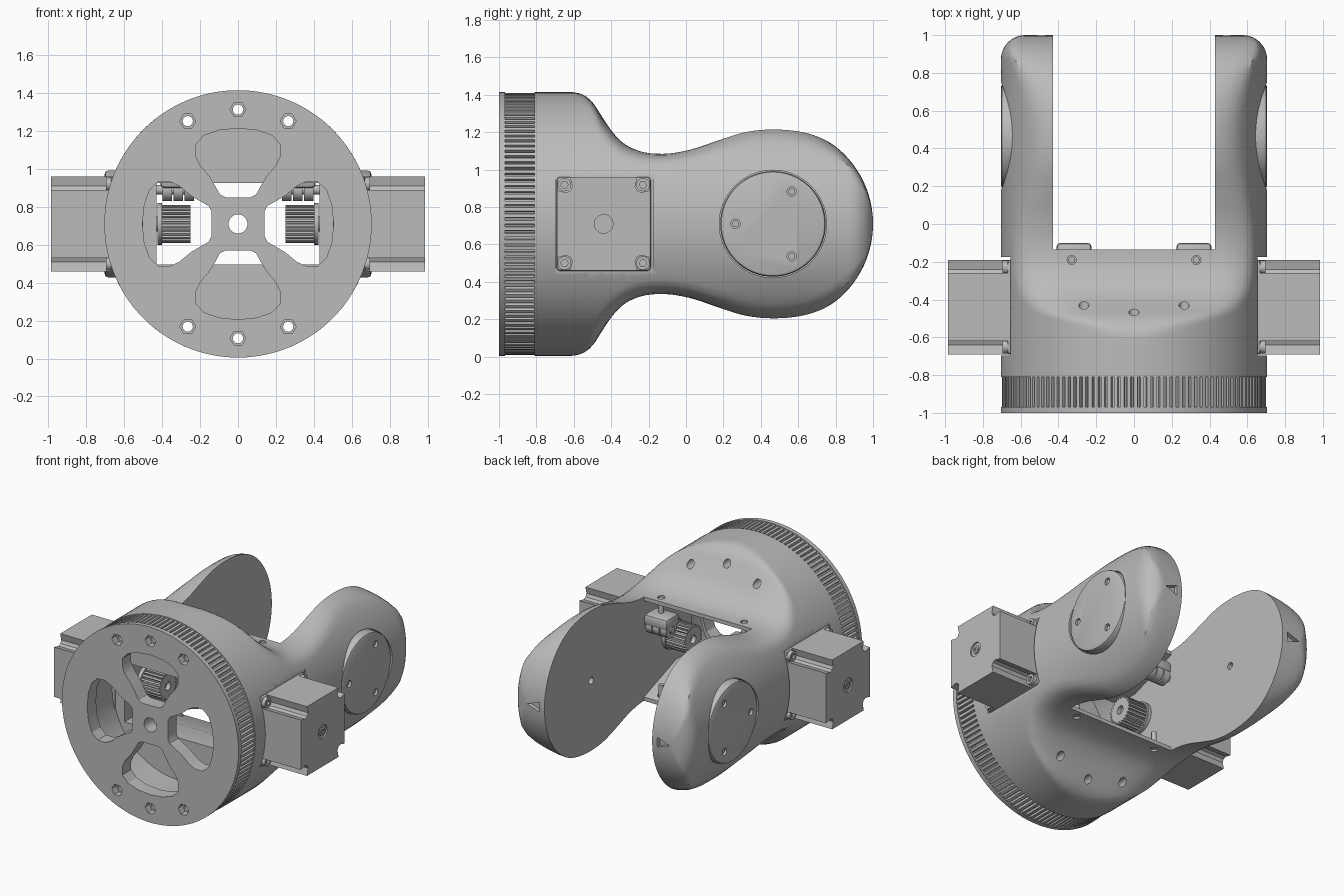
import bpy, bmesh, math
from math import sin, cos, pi, sqrt

if "Cube" in bpy.data.objects:
    bpy.data.objects.remove(bpy.data.objects["Cube"])

AXIS_Z = 0.71      # height of the main axis; z below is relative to it
R = 0.705          # outer radius
ARM_Y, ARM_R = 0.47, 0.53
MOTOR_Y = -0.44
BOX_ORDER = {"x": (1, 2), "y": (0, 2), "z": (0, 1)}

gray = bpy.data.materials.new("light_gray")
gray.use_nodes = True
gray.diffuse_color = (0.5, 0.5, 0.5, 1)
gray.node_tree.nodes["Principled BSDF"].inputs["Base Color"].default_value = (0.5, 0.5, 0.5, 1)


def make(name, bm):
    bmesh.ops.recalc_face_normals(bm, faces=bm.faces)
    mesh = bpy.data.meshes.new(name)
    bm.to_mesh(mesh)
    bm.free()
    mesh.materials.append(gray)
    ob = bpy.data.objects.new(name, mesh)
    bpy.context.scene.collection.objects.link(ob)
    return ob


def loft(name, rings):
    """Skin closed rings of points and cap both ends."""
    bm = bmesh.new()
    loops = [[bm.verts.new((x, y, z + AXIS_Z)) for x, y, z in r] for r in rings]
    n = len(loops[0])
    for a, b in zip(loops, loops[1:]):
        for i in range(n):
            j = (i + 1) % n
            bm.faces.new((a[i], a[j], b[j], b[i]))
    bm.faces.new(loops[0])
    bm.faces.new(loops[-1][::-1])
    return make(name, bm)


def prism(name, pts, axis, lo, hi):
    """Extrude a flat outline along an axis."""
    k = "xyz".index(axis)
    rings = []
    for d in (lo, hi):
        ring = []
        for p in pts:
            co = list(p)
            co.insert(k, d)
            ring.append(co)
        rings.append(ring)
    return loft(name, rings)


def circle(u, v, r, n=32, turn=0.0):
    return [(u + r * cos(2 * pi * i / n + turn), v + r * sin(2 * pi * i / n + turn)) for i in range(n)]


def rect(u0, u1, v0, v1):
    return [(u0, v0), (u1, v0), (u1, v1), (u0, v1)]


def finish(ob, cutters=(), bevel=0.0):
    """Apply bevel and cuts, then smooth with sharp edges."""
    if bevel:
        m = ob.modifiers.new("bevel", "BEVEL")
        m.width, m.segments, m.limit_method, m.angle_limit = bevel, 2, "ANGLE", 0.9
    for c in cutters:
        c.hide_render = True
        m = ob.modifiers.new("cut", "BOOLEAN")
        m.operation, m.solver, m.object = "DIFFERENCE", "EXACT", c
    if ob.modifiers:
        dg = bpy.context.evaluated_depsgraph_get()
        mesh = bpy.data.meshes.new_from_object(ob.evaluated_get(dg))
        ob.modifiers.clear()
        ob.data = mesh
    ob.data.shade_smooth()
    ob.data.set_sharp_from_angle(angle=math.radians(28))
    return ob


# Forked body: round base blending through a waist into a rounded lobe
waist = [(-0.81, R), (-0.7, R), (-0.61, R), (-0.55, 0.69), (-0.5, 0.65), (-0.45, 0.575),
         (-0.4, 0.5), (-0.35, 0.445), (-0.3, 0.41), (-0.22, 0.382), (-0.13, 0.375),
         (-0.05, 0.382), (0.05, 0.405), (0.15, 0.442), (0.25, 0.482)]
stations = []
for i, (a, b) in enumerate(zip(waist, waist[1:])):
    prev, nxt = waist[max(i - 1, 0)], waist[min(i + 2, len(waist) - 1)]
    m0 = (b[1] - prev[1]) / (b[0] - prev[0]) * (b[0] - a[0])
    m1 = (nxt[1] - a[1]) / (nxt[0] - a[0]) * (b[0] - a[0])
    for t in (0, 1 / 3, 2 / 3):
        h = ((2 * t - 3) * t * t + 1) * a[1] + ((t - 2) * t + 1) * t * m0 \
            + (3 - 2 * t) * t * t * b[1] + (t - 1) * t * t * m1
        stations.append((a[0] + (b[0] - a[0]) * t, min(h, R)))
start = math.acos((0.25 - ARM_Y) / ARM_R)
for i in range(29):
    a = start * (1 - i / 28.0) + 0.008
    stations.append((ARM_Y + ARM_R * cos(a), ARM_R * sin(a)))


def section(y, h, n=96):
    edge = 0.13
    d = max(0, y - (1 - edge))
    r = R - edge + sqrt(max(edge * edge - d * d, 0))
    k = max(min(0.25, r / h - 1), 1e-5)
    ring = []
    for i in range(n):
        c, s = cos(2 * pi * i / n), sin(2 * pi * i / n)
        flat = 1 / max(abs(s), 1e-4)
        rnd = r / sqrt((r * c) ** 2 + (h * s) ** 2)
        q = min(flat, rnd) - max(k - abs(flat - rnd), 0) ** 2 / (4 * k)
        ring.append((q * r * c, y, q * h * s))
    return ring


body = loft("forked_body", [section(y, h) for y, h in stations])

# Cutters shared by the front plate, gear ring and body
half = [(0.0, 0.14), (0.065, 0.14), (0.095, 0.155), (0.12, 0.2), (0.15, 0.25), (0.2, 0.31),
        (0.223, 0.36), (0.222, 0.42), (0.18, 0.466), (0.1, 0.494), (0.0, 0.504)]
fan = half + [(-u, v) for u, v in half[-2:0:-1]]
windows = []
for q in range(4):
    c, s = round(cos(q * pi / 2)), round(sin(q * pi / 2))
    windows.append(prism("window_cutter", [(u * c - v * s, u * s + v * c) for u, v in fan], "y", -1.1, -0.75))
windows.append(prism("window_cutter", circle(0, 0, 0.05), "y", -1.1, -0.75))
bolts, nuts = [], []
for s in (-1, 1):
    for x, z in ((0, 0.603), (0.265, 0.542), (-0.265, 0.542)):
        bolts.append(prism("bolt_cutter", circle(x, s * z, 0.027, 16), "y", -1.1, -0.3))
        nuts.append(prism("nut_cutter", circle(x, s * z, 0.042, 6), "y", -1.1, -0.95))
chamber = prism("chamber_cutter", circle(0, 0, 0.52, 64), "y", -0.9, -0.68)

# Body-only cutters
tunnel = [(-0.72, -0.215), (-0.5, -0.215), (-0.1, -0.36), (-0.1, 0.36), (-0.5, 0.215), (-0.72, 0.215)]
body_cut = [chamber,
            prism("fork_slot_cutter", rect(-0.43, 0.43, -0.135, 1.2), "z", -1, 1),
            prism("tunnel_cutter", tunnel, "x", -0.4295, 0.4295)] + bolts
for s in (-1, 1):
    def side_cut(pts, lo, hi):
        body_cut.append(prism("side_cutter", pts, "x", min(s * lo, s * hi), max(s * lo, s * hi)))
    side_cut(rect(-0.695, -0.175, -0.285, 0.285), 0.655, 1)           # motor seat
    side_cut(circle(ARM_Y - 0.005, 0, 0.287, 64), 0.62, 1)            # cover seat
    side_cut(circle(ARM_Y - 0.005, 0, 0.025, 20), 0.3, 0.53)          # pivot hole
    body_cut.append(prism("mark_cutter", [(s * 0.47, 0.035), (s * 0.47, -0.035), (s * 0.57, 0)], "y", 0.97, 1.1))
    for v in (-1, 1):
        body_cut.append(prism("screw_cutter", circle(s * 0.33, -0.19, 0.024, 16), "z", min(v * 0.3, v * 0.6), max(v * 0.3, v * 0.6)))
finish(body, body_cut)

# Front plate with four windows and nut pockets
plate = prism("front_plate", circle(0, 0, R, 128), "y", -1, -0.968)
finish(plate, windows + bolts + nuts)

# Toothed ring behind the plate
teeth = 126
outline = []
for i in range(teeth):
    for f, r in ((0.0, 0.7), (0.55, 0.7), (0.65, 0.68), (0.9, 0.68)):
        a = 2 * pi * (i + f) / teeth
        outline.append((r * cos(a), r * sin(a)))
finish(prism("toothed_ring", outline, "y", -0.968, -0.81), windows + [chamber] + bolts + nuts)

# Motors, covers, pulleys and idlers on both sides
corner = [(0.25, 0.18), (0.2, 0.168), (0.178, 0.178), (0.168, 0.2), (0.18, 0.25)]
motor_outline = []
for q in range(4):
    c, s = round(cos(q * pi / 2)), round(sin(q * pi / 2))
    motor_outline += [(MOTOR_Y + u * c - v * s, u * s + v * c) for u, v in corner]

for s, side in ((1, "left"), (-1, "right")):
    def part(name, pts, lo, hi, cuts=(), bevel=0.0):
        ob = prism(side + "_" + name, pts, "x", min(s * lo, s * hi), max(s * lo, s * hi))
        return finish(ob, cuts, bevel)

    def hole(y, z, r, lo, hi, n=20):
        return prism("hole_cutter", circle(y, z, r, n), "x", min(s * lo, s * hi), max(s * lo, s * hi))

    # Motor with notched corners on a mounting pad
    part("motor", motor_outline, 0.5, 0.985, [hole(MOTOR_Y, 0, 0.05, 0.975, 1.1)])
    part("motor_shaft_end", circle(MOTOR_Y, 0, 0.028), 0.95, 0.983, [hole(MOTOR_Y, 0, 0.015, 0.97, 1.1, 6)])
    part("motor_pad", rect(MOTOR_Y - 0.253, MOTOR_Y + 0.253, -0.253, 0.253), 0.5, 0.672, bevel=0.02)
    for u in (-0.21, 0.21):
        for v in (-0.21, 0.21):
            part("motor_screw", circle(MOTOR_Y + u, v, 0.036, 20), 0.66, 0.695,
                 [hole(MOTOR_Y + u, v, 0.02, 0.68, 0.8, 6)])

    # Round joint cover with three screws
    cy = ARM_Y - 0.005
    spots = [(cy + 0.2 * cos(a), 0.2 * sin(a)) for a in (pi, pi / 3, -pi / 3)]
    part("joint_cover", circle(cy, 0, 0.282, 72), 0.55, 0.703, bevel=0.018)
    cover = bpy.data.objects[side + "_joint_cover"]
    finish(cover, [hole(y, z, 0.025, 0.67, 0.9) for y, z in spots])
    for y, z in spots:
        part("cover_screw", circle(y, z, 0.018, 16), 0.65, 0.69)

    # Drive pulley on the motor shaft
    cogs = []
    for i in range(24):
        for f, r in ((0, 0.1), (0.5, 0.1), (0.6, 0.085), (0.9, 0.085)):
            a = 2 * pi * (i + f) / 24
            cogs.append((MOTOR_Y + r * cos(a), r * sin(a)))
    part("drive_pulley", cogs, 0.25, 0.41, [hole(MOTOR_Y, 0, 0.03, 0.2, 0.3)])
    part("pulley_flange", circle(MOTOR_Y, 0, 0.11), 0.4, 0.425)
    part("pulley_shaft", circle(MOTOR_Y, 0, 0.04), 0.28, 0.5)

    # Belt idler and its bracket under the waist roof
    part("idler_bracket", rect(-0.25, -0.1, 0.19, 0.27), 0.225, 0.41, bevel=0.02)
    for i in range(3):
        x = 0.232 + i * 0.058
        part("idler_roller", circle(-0.165, 0.18, 0.06), x, x + 0.05)
    part("idler_axle", circle(-0.165, 0.18, 0.025), 0.22, 0.43)
    for v in (-1, 1):
        finish(prism(side + "_waist_screw", circle(s * 0.33, -0.19, 0.018, 16), "z",
                     min(v * 0.25, v * 0.37), max(v * 0.25, v * 0.37)))

# Remove the helper solids
for ob in list(bpy.data.objects):
    if "_cutter" in ob.name:
        bpy.data.objects.remove(ob)
